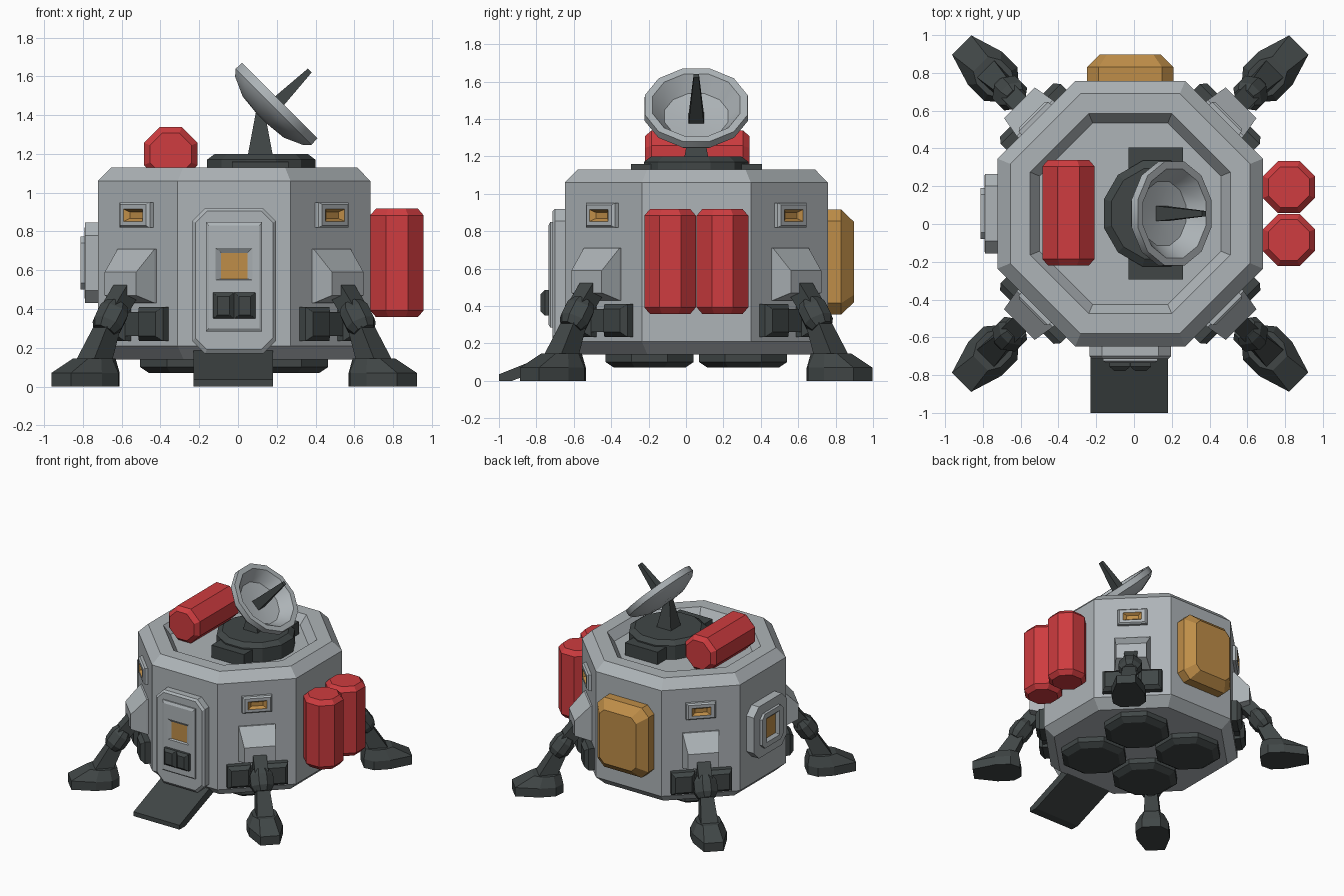
import bpy, math
from mathutils import Vector, Matrix

if "Cube" in bpy.data.objects:
    bpy.data.objects.remove(bpy.data.objects["Cube"])

CX, CY = -0.02, 0.055          # axis of the hull


def material(name, rgb):
    m = bpy.data.materials.new(name)
    m.diffuse_color = (*rgb, 1)
    m.use_nodes = True
    m.node_tree.nodes["Principled BSDF"].inputs["Base Color"].default_value = m.diffuse_color
    return m


GREY = material("hull grey", (0.42, 0.455, 0.475))
DARK = material("dark metal", (0.052, 0.062, 0.062))
RED = material("tank red", (0.62, 0.045, 0.05))
ORANGE = material("amber", (0.52, 0.27, 0.065))


def loft(name, rings, mat, accent=None, start=99):
    """Skin equal rings and cap both ends; bands from index start use the accent."""
    n = len(rings[0])
    verts = [tuple(p) for r in rings for p in r]
    faces, idx = [tuple(reversed(range(n)))], [0]
    for k in range(len(rings) - 1):
        for i in range(n):
            j = (i + 1) % n
            faces.append((k * n + i, k * n + j, k * n + n + j, k * n + n + i))
            idx.append(int(k >= start))
    faces.append(tuple(range(len(verts) - n, len(verts))))
    idx.append(int(accent is not None))
    me = bpy.data.meshes.new(name)
    me.from_pydata(verts, [], faces)
    me.materials.append(mat)
    if accent:
        me.materials.append(accent)
    for f, i in zip(me.polygons, idx):
        f.material_index = i
    ob = bpy.data.objects.new(name, me)
    bpy.context.collection.objects.link(ob)
    bpy.context.view_layer.objects.active = ob
    bpy.ops.object.select_all(action='DESELECT')
    ob.select_set(True)
    bpy.ops.object.mode_set(mode='EDIT')
    bpy.ops.mesh.select_all(action='SELECT')
    bpy.ops.mesh.normals_make_consistent(inside=False)
    bpy.ops.object.mode_set(mode='OBJECT')
    return ob


def lathe(name, profile, mat, matrix, sides=8):
    """Profile of (flat radius, height) turned round the local z axis."""
    rings = []
    for r, z in profile:
        r /= math.cos(math.pi / sides)
        angs = [(i + 0.5) * math.tau / sides for i in range(sides)]
        rings.append([matrix @ Vector((r * math.cos(a), r * math.sin(a), z)) for a in angs])
    return loft(name, rings, mat)


def at(deg, u, v, d):
    """Point on a hull side: u sideways, v height, d outward from the axis."""
    a = math.radians(deg)
    c, s = math.cos(a), math.sin(a)
    return Vector((CX + c * d - s * u, CY + s * d + c * u, v))


def plate(name, deg, sections, mat, accent=None, start=99):
    """Sections (u0, u1, v0, v1, corner cut, depth) stacked outward from a hull side."""
    rings = []
    for u0, u1, v0, v1, c, d in sections:
        c = max(c, 0.0005)
        pts = [(u0 + c, v0), (u1 - c, v0), (u1, v0 + c), (u1, v1 - c),
               (u1 - c, v1), (u0 + c, v1), (u0, v1 - c), (u0, v0 + c)]
        rings.append([at(deg, u, v, d) for u, v in pts])
    return loft(name, rings, mat, accent, start)


def beam(name, deg, p, q, sections, mat):
    """Strut in the radial plane from p to q (d, z); sections (t, half width, half depth)."""
    p, q = Vector(p), Vector(q)
    ax = (q - p).normalized()
    nx = Vector((-ax.y, ax.x))
    rings = []
    for t, w, h in sections:
        c = p.lerp(q, t)
        k = 0.35
        oct_ = [(-w, -h * k), (-w * k, -h), (w * k, -h), (w, -h * k),
                (w, h * k), (w * k, h), (-w * k, h), (-w, h * k)] if len(sections) > 2 else \
               [(-w, -h), (w, -h), (w, h), (-w, h)]
        rings.append([at(deg, u, c.y + nx.y * s, c.x + nx.x * s) for u, s in oct_])
    return loft(name, rings, mat)


T = Matrix.Translation

# Octagonal hull with recessed deck
lathe("hull", [(0.63, 0.14), (0.703, 0.21), (0.703, 1.06), (0.635, 1.13),
               (0.53, 1.13), (0.48, 1.06)], GREY, T((CX, CY, 0)))

# Four engine nozzles below
for sx in (-1, 1):
    for sy in (-1, 1):
        lathe("engine_nozzle", [(0.19, 0.07), (0.235, 0.10), (0.235, 0.16)], DARK,
              T((CX + sx * 0.25, CY + sy * 0.25, 0)))

# Red tanks: two on the side, one lying on the deck
tank = [(0.108, -0.28), (0.138, -0.245), (0.138, 0.245), (0.108, 0.28)]
for s in (-1, 1):
    lathe("side_tank", tank, RED, T((0.82, CY + s * 0.14, 0.638)))
lathe("deck_tank", tank, RED, T((-0.347, 0.06, 1.2)) @ Matrix.Rotation(math.pi / 2, 4, 'X'))

# Dish mount, mast, dish and feed horn
plate("dish_base", 0, [(-0.35, 0.35, 1.05, 1.16, 0, -0.01), (-0.35, 0.35, 1.05, 1.16, 0, 0.28)], DARK)
lathe("turntable", [(0.28, 1.05), (0.28, 1.17), (0.24, 1.2)], DARK, T((0.12, CY, 0)), 12)
lathe("dish_mast", [(0.065, 1.19), (0.02, 1.43)], DARK, T((0.115, CY, 0)), 4)
tilt = T((0.215, CY, 1.475)) @ Matrix.Rotation(math.radians(45), 4, 'Y')
dish = lathe("dish", [(0.05, -0.13), (0.15, -0.12), (0.25, -0.075), (0.277, -0.045), (0.275, 0),
                      (0.235, 0), (0.17, -0.085), (0.05, -0.1)], GREY, tilt, 12)
bpy.ops.object.shade_smooth_by_angle(angle=math.radians(35))
lathe("dish_feed", [(0.042, -0.12), (0.014, 0.22)], DARK, tilt, 4)

# Front door, window, step box and ramp
plate("door_frame", -90, [(-0.215, 0.215, 0.17, 0.92, 0.065, 0.69),
                          (-0.215, 0.215, 0.17, 0.92, 0.065, 0.755),
                          (-0.20, 0.20, 0.19, 0.905, 0.06, 0.77)], GREY)
plate("door_panel", -90, [(-0.145, 0.145, 0.285, 0.85, 0, 0.76),
                          (-0.145, 0.145, 0.285, 0.85, 0, 0.78),
                          (-0.13, 0.13, 0.30, 0.83, 0, 0.79),
                          (-0.095, 0.095, 0.55, 0.715, 0, 0.79),
                          (-0.068, 0.068, 0.555, 0.69, 0, 0.773)], GREY, ORANGE)
for s in (-1, 1):
    u = s * 0.055
    plate("door_box", -90, [(u - 0.055, u + 0.055, 0.35, 0.485, 0, 0.775),
                            (u - 0.055, u + 0.055, 0.35, 0.485, 0, 0.81),
                            (u - 0.03, u + 0.03, 0.37, 0.465, 0, 0.832)], DARK)
loft("ramp", [[(x, -0.56, 0.21), (x, -1.0, 0.035), (x, -1.0, 0.0), (x, -0.93, 0.0),
               (x, -0.56, 0.14)] for x in (-0.23, 0.18)], DARK)

# Left side window
plate("side_window", 180, [(-0.21, 0.21, 0.43, 0.845, 0.065, 0.69),
                           (-0.21, 0.21, 0.43, 0.845, 0.065, 0.77),
                           (-0.135, 0.135, 0.50, 0.775, 0.035, 0.772),
                           (-0.135, 0.135, 0.50, 0.775, 0.035, 0.793),
                           (-0.085, 0.085, 0.54, 0.735, 0, 0.793),
                           (-0.065, 0.065, 0.56, 0.715, 0, 0.772)], GREY, ORANGE)

# Amber equipment pack on the back
plate("back_pack", 90, [(-0.228, 0.228, 0.355, 0.915, 0.06, 0.69),
                        (-0.228, 0.228, 0.355, 0.915, 0.06, 0.775),
                        (-0.162, 0.162, 0.42, 0.85, 0.04, 0.843)], ORANGE)

# Diagonal sides: window, leg bracket, clamps, leg and foot
for deg in (45, 135, 225, 315):
    plate("small_window", deg, [(-0.115, 0.115, 0.82, 0.95, 0, 0.69),
                                (-0.11, 0.11, 0.82, 0.95, 0, 0.725),
                                (-0.095, 0.095, 0.83, 0.94, 0, 0.737),
                                (-0.07, 0.07, 0.852, 0.915, 0, 0.737),
                                (-0.045, 0.045, 0.868, 0.9, 0, 0.715)], GREY, ORANGE, 3)
    plate("leg_bracket", deg, [(-0.135, 0.135, 0.43, 0.71, 0, 0.69),
                               (-0.135, 0.135, 0.43, 0.71, 0, 0.715),
                               (-0.115, 0.115, 0.47, 0.59, 0, 0.83)], GREY)
    for s in (-1, 1):
        u0, u1 = sorted((s * 0.05, s * 0.225))
        plate("leg_clamp", deg, [(u0, u1, 0.235, 0.41, 0, 0.69),
                                 (u0, u1, 0.235, 0.41, 0, 0.745),
                                 (u0 + 0.025, u1 - 0.025, 0.26, 0.385, 0, 0.775)], DARK)
    plate("clamp_bar", deg, [(-0.08, 0.08, 0.26, 0.385, 0, 0.69),
                             (-0.08, 0.08, 0.26, 0.385, 0, 0.745)], DARK)
    beam("upper_leg", deg, (0.75, 0.54), (0.92, 0.34), [(0, 0.05, 0.05), (1, 0.05, 0.05)], DARK)
    beam("knee", deg, (0.855, 0.42), (0.95, 0.285),
         [(0, 0.06, 0.055), (0.25, 0.085, 0.075), (0.75, 0.085, 0.075), (1, 0.06, 0.055)], DARK)
    beam("lower_leg", deg, (0.91, 0.33), (1.035, 0.10), [(0, 0.045, 0.045), (1, 0.065, 0.065)], DARK)
    outline = [(0.905, 0.07), (0.97, 0.125), (1.09, 0.125), (1.262, 0.072)]
    upper = [(0.92, 0.055), (0.98, 0.09), (1.06, 0.09), (1.12, 0.055)]
    loft("foot", [[at(deg, w, z, d) for d, w in o] + [at(deg, -w, z, d) for d, w in reversed(o)]
                  for o, z in ((outline, 0.0), (outline, 0.07), (upper, 0.145))], DARK)
